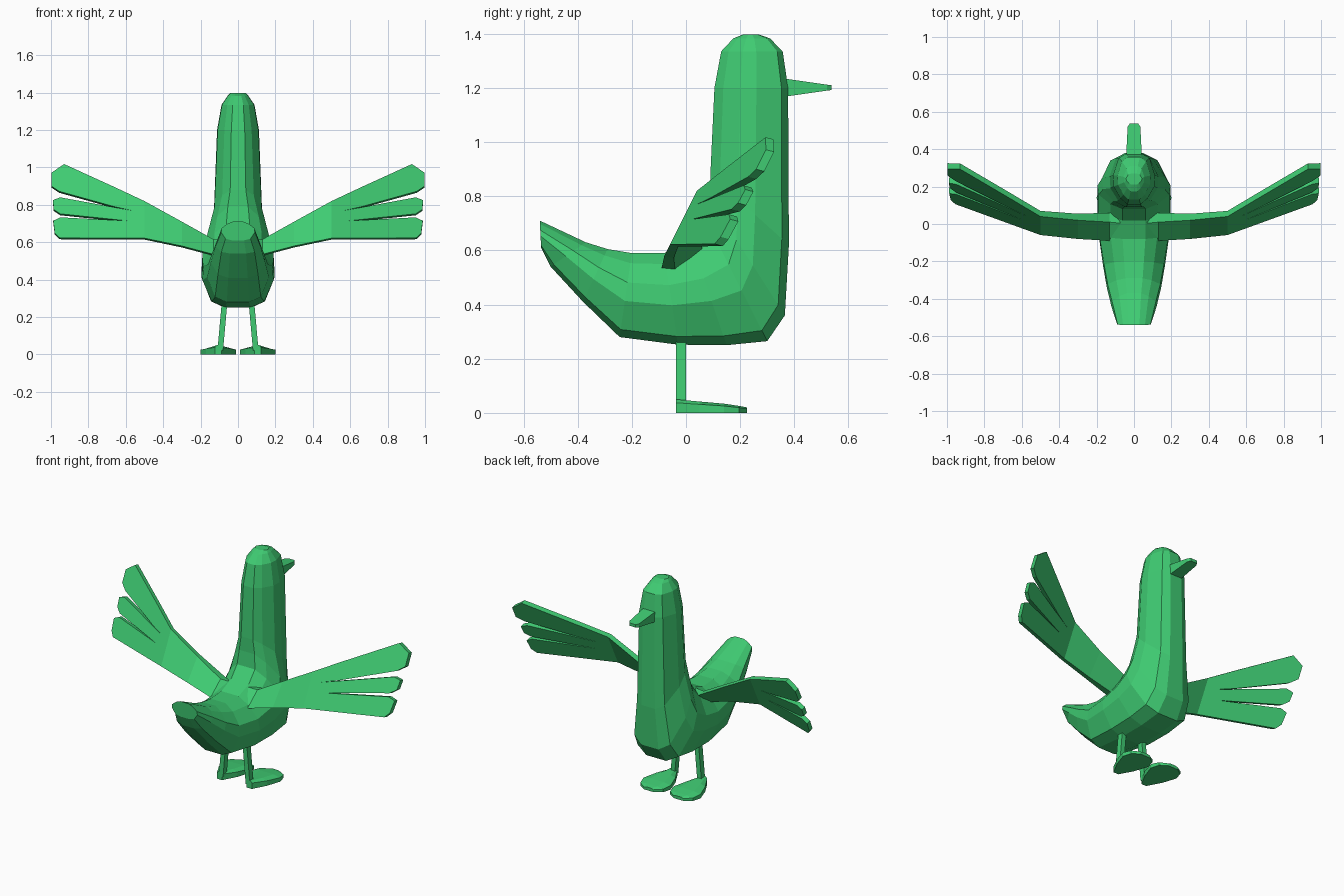
import bpy, bmesh
from mathutils import Vector

if "Cube" in bpy.data.objects:
    bpy.data.objects.remove(bpy.data.objects["Cube"])

green = bpy.data.materials.new("leaf green")
green.diffuse_color = (0.05, 0.6, 0.17, 1)
green.use_nodes = True
green.node_tree.nodes["Principled BSDF"].inputs["Base Color"].default_value = green.diffuse_color


def loft(name, rings, mirror=False):
    """Skin equal-length closed rings of points and cap both ends."""
    bm = bmesh.new()
    rows = [[bm.verts.new(p) for p in ring] for ring in rings]
    n = len(rows[0])
    for a, b in zip(rows, rows[1:]):
        for i in range(n):
            j = (i + 1) % n
            bm.faces.new((a[i], a[j], b[j], b[i]))
    bm.faces.new(rows[0])
    bm.faces.new(rows[-1])
    bmesh.ops.recalc_face_normals(bm, faces=bm.faces)
    me = bpy.data.meshes.new(name)
    bm.to_mesh(me)
    bm.free()
    me.materials.append(green)
    ob = bpy.data.objects.new(name, me)
    bpy.context.collection.objects.link(ob)
    if mirror:
        ob.modifiers.new("Mirror", 'MIRROR').use_mirror_merge = False
    return ob


# Body: one sweep from tail tip, through the belly, up the neck to the crown
# back/top (y, z), front/bottom (y, z), half width
stations = [
    (-0.54, 0.71, -0.535, 0.61, 0.09),
    (-0.37, 0.63, -0.50, 0.54, 0.12),
    (-0.29, 0.605, -0.38, 0.41, 0.145),
    (-0.20, 0.59, -0.245, 0.28, 0.165),
    (-0.08, 0.59, -0.03, 0.252, 0.19),
    (0.02, 0.63, 0.15, 0.25, 0.195),
    (0.08, 0.70, 0.30, 0.265, 0.195),
    (0.09, 0.79, 0.365, 0.36, 0.17),
    (0.09, 0.88, 0.38, 0.62, 0.13),
    (0.105, 1.20, 0.377, 1.20, 0.112),
    (0.13, 1.335, 0.357, 1.335, 0.088),
    (0.175, 1.383, 0.31, 1.383, 0.055),
    (0.21, 1.397, 0.27, 1.397, 0.042),
]
section = [(0, 0.32), (0.12, 0.65), (0.35, 0.97), (0.57, 1), (0.91, 0.74), (1, 0.36)]


def body_ring(ty, tz, by, bz, w):
    top, bot = Vector((0, ty, tz)), Vector((0, by, bz))
    half = [(top.lerp(bot, t), f * w) for t, f in section]
    return ([p + Vector((x, 0, 0)) for p, x in half] +
            [p - Vector((x, 0, 0)) for p, x in reversed(half)])


loft("body", [body_ring(*s) for s in stations])


def box_ring(y, x, z0, z1):
    return [(-x, y, z0), (x, y, z0), (x, y, z1), (-x, y, z1)]


# Beak
loft("beak", [box_ring(0.34, 0.042, 1.165, 1.237), box_ring(0.38, 0.041, 1.17, 1.232),
              box_ring(0.52, 0.034, 1.19, 1.212), box_ring(0.538, 0.022, 1.192, 1.21)])


# Wings: a thick arm that spreads into three feathers
def plate_ring(x_top, z_top, x_bot, z_bot, thick=0.03):
    def y(x, z):
        return -0.06 + 0.36 * (x - 0.5) + 0.5 * (z - 0.62)
    a = Vector((x_top, y(x_top, z_top), z_top))
    b = Vector((x_bot, y(x_bot, z_bot), z_bot))
    d = Vector((0, thick, -0.008))
    return [a, b, b + d, a + d]


def arm_ring(x, yt, zt, yb, zb, thick):
    d = Vector((0, thick, -0.008))
    a, b = Vector((x, yt, zt)), Vector((x, yb, zb))
    return [a, b, b + d, a + d]


loft("wing_arm", [
    arm_ring(0.03, 0.00, 0.62, -0.16, 0.56, 0.08),
    arm_ring(0.13, 0.01, 0.615, -0.09, 0.535, 0.05),
    arm_ring(0.30, 0.02, 0.71, -0.08, 0.58, 0.035),
    plate_ring(0.50, 0.82, 0.50, 0.622),
], mirror=True)

feathers = {
    "upper": [(0.50, 0.82, 0.50, 0.755), (0.66, 0.895, 0.66, 0.79),
              (0.93, 1.018, 0.955, 0.872), (0.997, 0.972, 0.997, 0.90)],
    "middle": [(0.50, 0.757, 0.50, 0.705), (0.95, 0.84, 0.95, 0.752),
               (0.99, 0.825, 0.985, 0.775)],
    "lower": [(0.50, 0.71, 0.50, 0.622), (0.95, 0.733, 0.955, 0.624),
              (0.988, 0.715, 0.98, 0.65)],
}
for label, rows in feathers.items():
    loft("wing_feather_" + label, [plate_ring(*r) for r in rows], mirror=True)


# Legs
def leg_ring(x, z):
    return [(x - 0.015, -0.037, z), (x + 0.015, -0.037, z),
            (x + 0.015, 0.0, z), (x - 0.015, 0.0, z)]


loft("leg", [leg_ring(0.095, 0.02), leg_ring(0.07, 0.30)], mirror=True)


# Webbed feet: fan widening toward the toes
def foot_ring(y, w, h):
    return [(0.105 + s * w, y, z) for s, z in
            ((-1, 0), (1, 0), (1, h * 0.75), (0.5, h), (-0.5, h), (-1, h * 0.75))]


loft("foot", [foot_ring(-0.037, 0.018, 0.05), foot_ring(0.05, 0.065, 0.042),
              foot_ring(0.14, 0.095, 0.034), foot_ring(0.195, 0.08, 0.026),
              foot_ring(0.225, 0.035, 0.02)], mirror=True)
